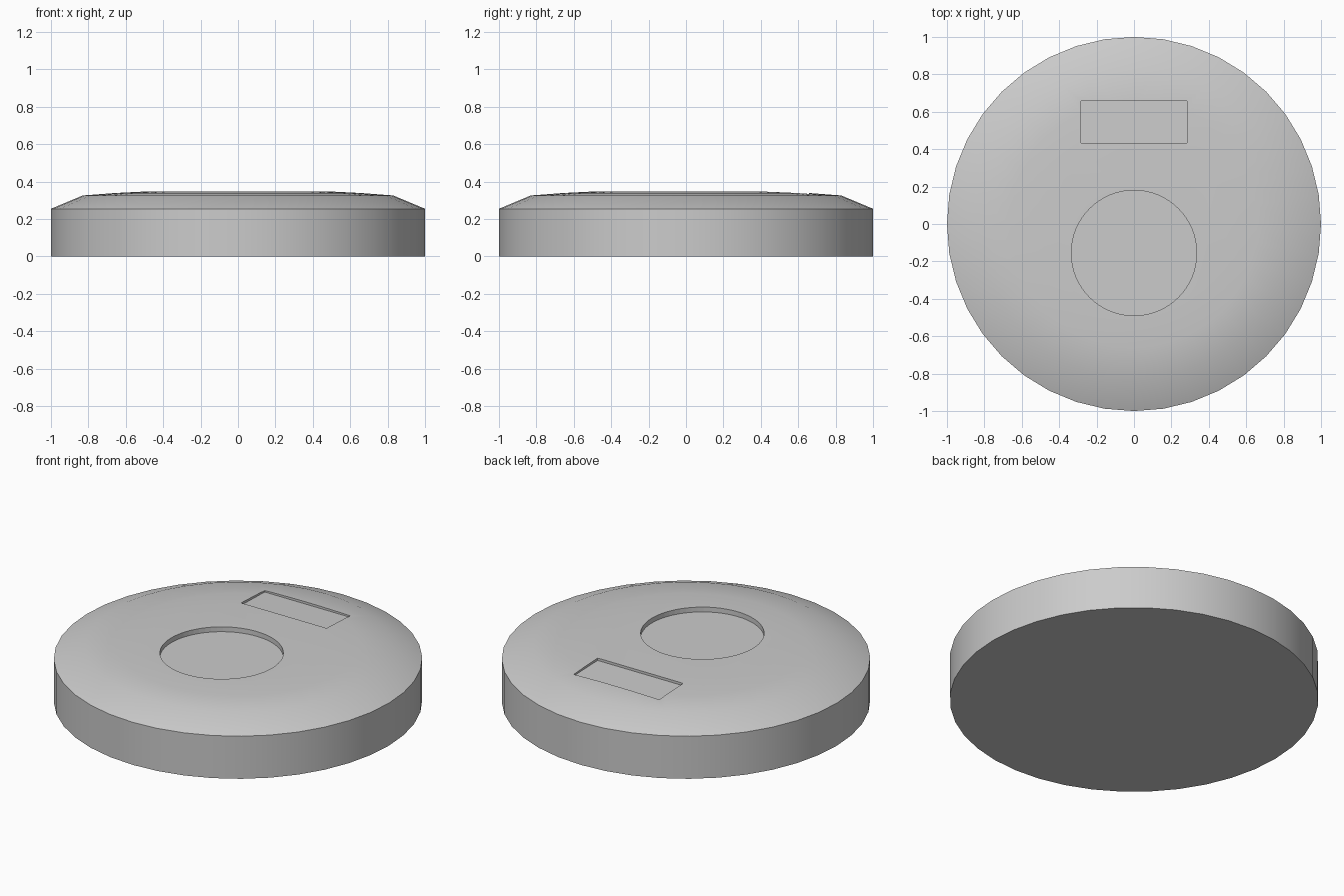
import bpy, bmesh, math

if "Cube" in bpy.data.objects:
    bpy.data.objects.remove(bpy.data.objects["Cube"])

SIDES = 40

def make_object(name, bm):
    bmesh.ops.recalc_face_normals(bm, faces=bm.faces)
    mesh = bpy.data.meshes.new(name)
    bm.to_mesh(mesh)
    bm.free()
    obj = bpy.data.objects.new(name, mesh)
    bpy.context.collection.objects.link(obj)
    return obj

def lathe(name, profile, sides):
    """Closed solid of revolution with flat caps."""
    bm = bmesh.new()
    rings = [[bm.verts.new((r * math.cos(2 * math.pi * i / sides),
                            r * math.sin(2 * math.pi * i / sides), z))
              for i in range(sides)] for r, z in profile]
    for a, b in zip(rings, rings[1:]):
        for i in range(sides):
            j = (i + 1) % sides
            bm.faces.new((a[i], a[j], b[j], b[i]))
    bm.faces.new(rings[0][::-1])
    bm.faces.new(rings[-1])
    return make_object(name, bm)

def cut(target, cutter):
    mod = target.modifiers.new(cutter.name, 'BOOLEAN')
    mod.operation = 'DIFFERENCE'
    mod.solver = 'EXACT'
    mod.object = cutter
    cutter.hide_render = True
    cutter.hide_set(True)

# Round body with a bevelled, slightly domed top
body = lathe("round_body", [(1, 0), (1, 0.255), (0.83, 0.326),
                            (0.66, 0.339), (0.5, 0.347)], SIDES)
bpy.context.view_layer.objects.active = body
body.select_set(True)
bpy.ops.object.shade_smooth_by_angle(angle=math.radians(30))

# Round shallow dish
dish = lathe("dish_cutter", [(0.335, 0.318), (0.335, 0.5)], 64)
dish.location = (0, -0.155, 0)
cut(body, dish)

# Rectangular window recess, its floor tilted along the dome
bm = bmesh.new()
bmesh.ops.create_cube(bm, size=1)
for v in bm.verts:
    x, y = v.co.x * 0.566, 0.545 + v.co.y * 0.225
    top = v.co.z > 0
    v.co = (x, y, 0.5 if top else 0.329 - 0.03 * (y - 0.545))
window = make_object("window_cutter", bm)
cut(body, window)
